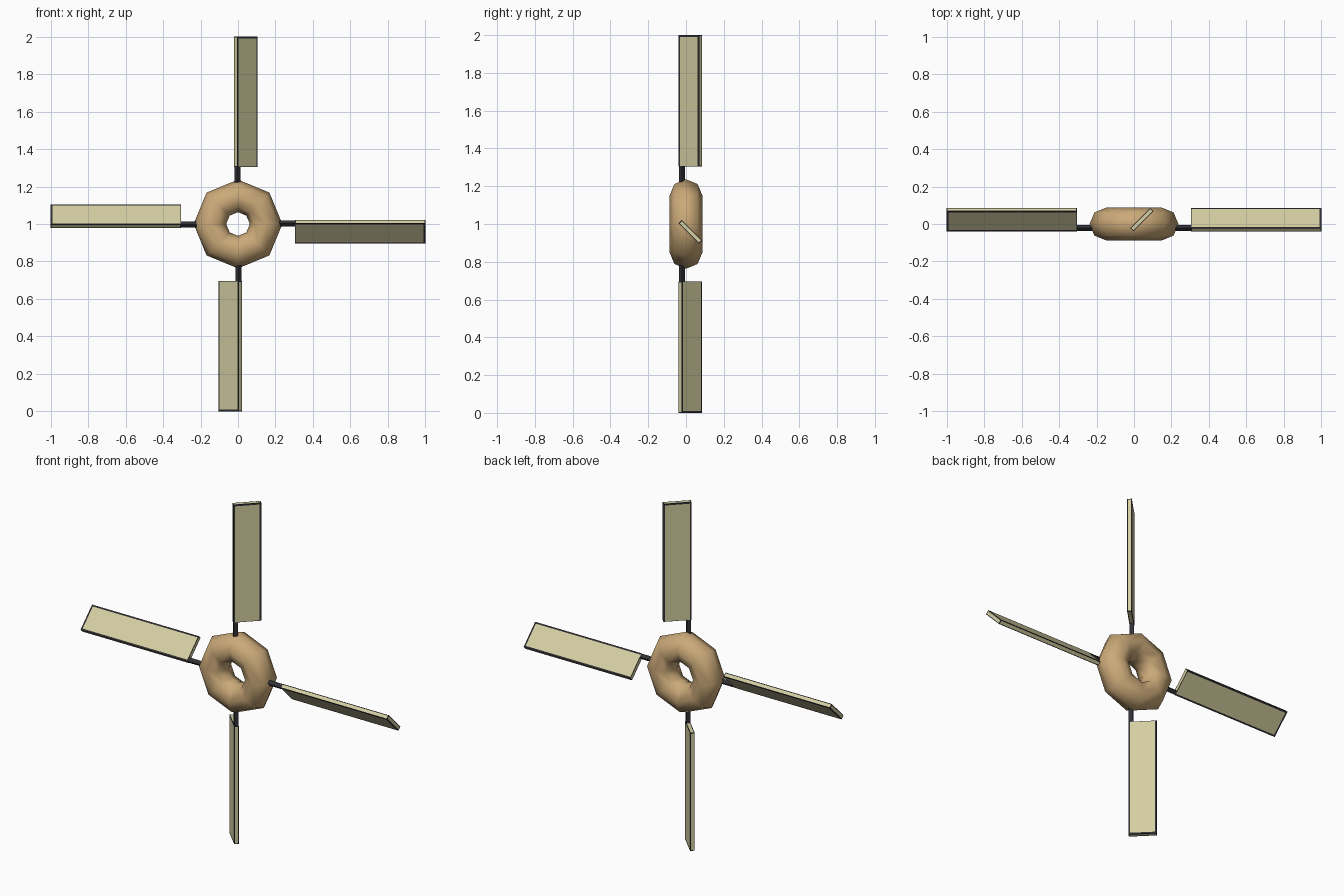
import bpy, bmesh
from math import pi
from mathutils import Matrix, Vector

if "Cube" in bpy.data.objects:
    bpy.data.objects.remove(bpy.data.objects["Cube"])

HUB_Z = 1.0


def material(name, rgb):
    m = bpy.data.materials.new(name)
    m.diffuse_color = (*rgb, 1)
    m.use_nodes = True
    m.node_tree.nodes["Principled BSDF"].inputs["Base Color"].default_value = m.diffuse_color
    return m


wood = material("hub_wood", (0.60, 0.40, 0.19))
cloth = material("sail_cloth", (0.66, 0.62, 0.36))
dark = material("dark_frame", (0.03, 0.03, 0.035))

# Sail cross-section is pitched 45 degrees about its arm
PITCH = Matrix.Rotation(-pi / 4, 4, 'X')


def add_box(bm, x0, x1, chord, thick, centre):
    mat = (Matrix.Translation(((x0 + x1) / 2, *centre)) @ PITCH
           @ Matrix.Diagonal((x1 - x0, chord, thick, 1)))
    return bmesh.ops.create_cube(bm, size=1, matrix=mat)["verts"]


def finish(bm, name, mats, angle):
    # Place the part on its arm around the hub axis
    bmesh.ops.transform(bm, verts=bm.verts, matrix=Matrix.Translation((0, 0, HUB_Z))
                        @ Matrix.Rotation(-angle, 4, 'Y'))
    me = bpy.data.meshes.new(name)
    bm.to_mesh(me)
    bm.free()
    for m in mats:
        me.materials.append(m)
    bpy.context.collection.objects.link(bpy.data.objects.new(name, me))


def sail(name, angle):
    inner, outer = 0.305, 1.0
    bm = bmesh.new()
    add_box(bm, inner, outer, 0.152, 0.025, (0.023, -0.042))
    # Dark border around every face, cloth inside
    for f in list(bm.faces):
        f.normal_update()
        f.material_index = 0
        broad = f.calc_area() > 0.05
        ring = bmesh.ops.inset_individual(bm, faces=[f], thickness=0.013 if broad else 0.006)
        for r in ring["faces"]:
            r.material_index = 1
        f.material_index = 0
        # Broad faces have no border at the hub end
        if broad:
            for v in f.verts:
                if v.co.x < inner + 0.05:
                    v.co.x = inner + 0.001
    finish(bm, name, (cloth, dark), angle)


def spar(name, angle):
    bm = bmesh.new()
    add_box(bm, 0.18, 0.32, 0.023, 0.023, (-0.021, 0.003))
    finish(bm, name, (dark,), angle)


# Ring hub
bpy.ops.mesh.primitive_torus_add(major_segments=8, minor_segments=8, major_radius=0.15,
                                 minor_radius=0.087, location=(0, 0, HUB_Z),
                                 rotation=(pi / 2, 0, 0))
hub = bpy.context.object
hub.name = "hub_ring"
hub.data.materials.append(wood)
bpy.ops.object.shade_smooth()

# Four sails with their spars
for i, side in enumerate(("right", "top", "left", "bottom")):
    sail(side + "_sail", i * pi / 2)
    spar(side + "_spar", i * pi / 2)
